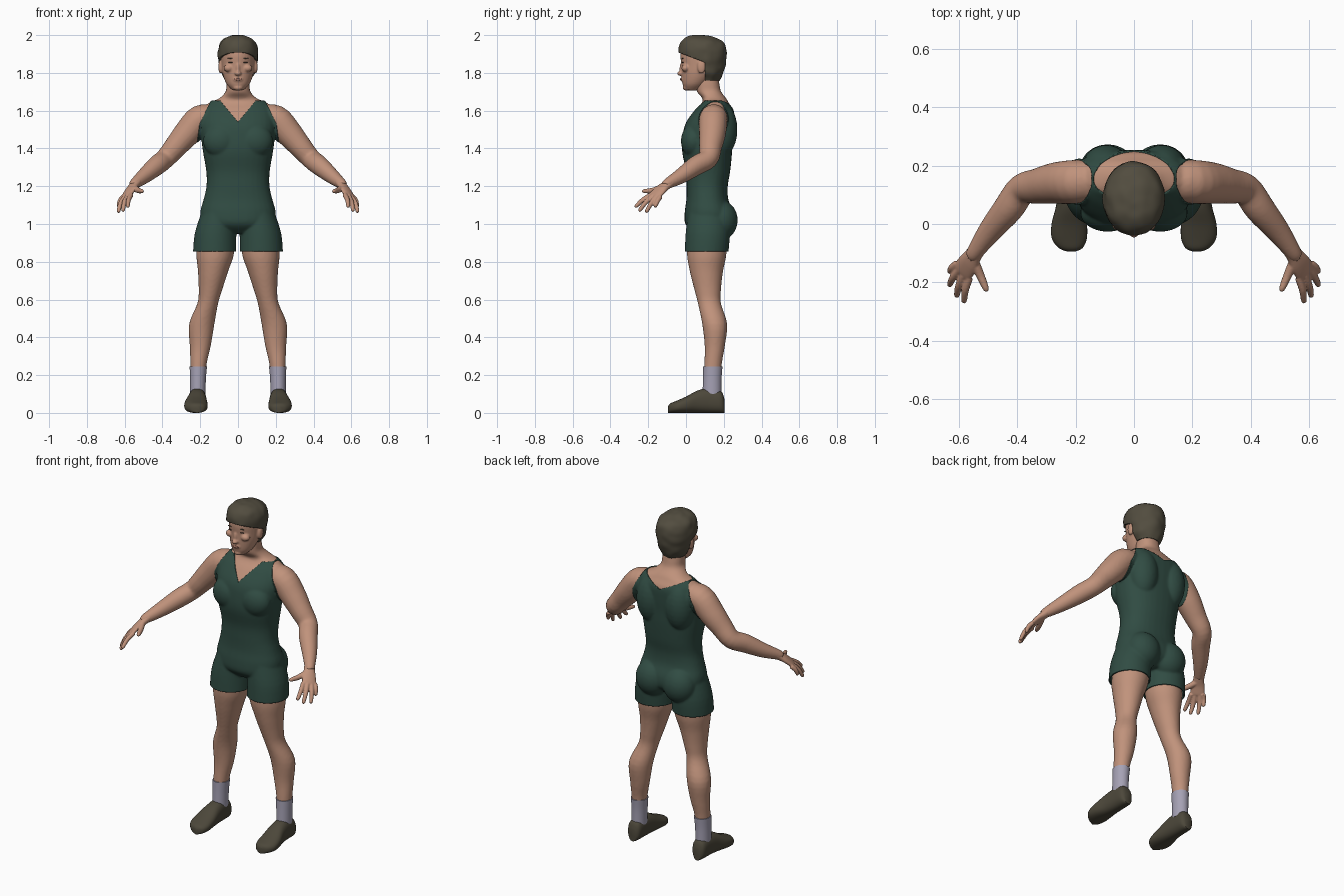
import bpy, bmesh, math
from mathutils import Vector, noise

cube = bpy.data.objects.get("Cube")
if cube:
    bpy.data.objects.remove(cube, do_unlink=True)

X, Y, Z = Vector((1, 0, 0)), Vector((0, 1, 0)), Vector((0, 0, 1))
SIDES = (1, -1)


def material(name, rgb):
    m = bpy.data.materials.new(name)
    m.use_nodes = True
    m.diffuse_color = (*rgb, 1)
    shader = m.node_tree.nodes["Principled BSDF"]
    shader.inputs["Base Color"].default_value = (*rgb, 1)
    shader.inputs["Roughness"].default_value = 0.8
    return m


SKIN = material("skin", (0.53, 0.29, 0.2))
GREEN = material("dark green cloth", (0.03, 0.072, 0.056))
HAIR = material("dark brown hair", (0.085, 0.074, 0.05))
SHOE = material("brown shoe", (0.073, 0.064, 0.043))
SOCK = material("lilac grey sock", (0.38, 0.36, 0.46))
LIP = material("lip", (0.4, 0.19, 0.14))
DARK = material("dark eye", (0.05, 0.035, 0.028))


def spline(pts, steps):
    """Smoothly interpolate positions and radii together."""
    p = [Vector(q) for q in pts]
    p = [p[0]] + p + [p[-1]]
    out = []
    for a, b, c, d in zip(p, p[1:], p[2:], p[3:]):
        for i in range(steps):
            t = i / steps
            out.append((b * 2 + (c - a) * t + (a * 2 - b * 5 + c * 4 - d) * t * t
                        + (b * 3 - a - c * 3 + d) * t ** 3) * 0.5)
    return out + [p[-1]]


def tube(bm, pts, frame=None, hint=Z, side=1, power=2.0, steps=4, count=32):
    """Loft through (x, y, z, radius, radius); rings lie in frame or follow the path."""
    pts = [q if len(q) == 5 else (*q, q[3]) for q in pts]
    rows, rings = spline(pts, steps), []
    for i, r in enumerate(rows):
        if frame:
            u, v = frame
        else:
            t = rows[min(i + 1, len(rows) - 1)].to_3d() - rows[max(i - 1, 0)].to_3d()
            v = t.cross(hint).normalized()
            u = v.cross(t).normalized()
        ring = []
        for k in range(count):
            ang = math.tau * k / count
            c, s = (math.copysign(abs(f) ** (2 / power), f) for f in (math.cos(ang), math.sin(ang)))
            co = r.to_3d() + u * c * max(r[3], 0.002) + v * s * max(r[4], 0.002)
            ring.append(bm.verts.new((co.x * side, co.y, co.z)))
        rings.append(ring)
    faces = [bm.faces.new(rings[0]), bm.faces.new(rings[-1])]
    for a, b in zip(rings, rings[1:]):
        faces += [bm.faces.new((a[k], a[k - 1], b[k - 1], b[k])) for k in range(count)]
    bmesh.ops.recalc_face_normals(bm, faces=faces)


def ball(bm, centre, radii, side=1):
    made = bmesh.ops.create_uvsphere(bm, u_segments=24, v_segments=14, radius=1)
    for v in made["verts"]:
        v.co = Vector([c + r * q for c, r, q in zip(centre, radii, v.co)])
        v.co.x += (side - 1) * centre[0]


def finish(name, bm, mat, voxel=0, smooth=4, angle=50):
    """Make an object; with a voxel size its parts melt into one surface."""
    ob = bpy.data.objects.new(name, bpy.data.meshes.new(name))
    bpy.context.collection.objects.link(ob)
    bm.to_mesh(ob.data)
    bm.free()
    if voxel:
        re = ob.modifiers.new("melt", "REMESH")
        re.mode, re.voxel_size = "VOXEL", voxel
        sm = ob.modifiers.new("relax", "SMOOTH")
        sm.factor, sm.iterations = 0.5, smooth
        done = ob.evaluated_get(bpy.context.evaluated_depsgraph_get())
        mesh = bpy.data.meshes.new_from_object(done)
        ob.modifiers.clear()
        ob.data = mesh
    ob.data.materials.clear()
    ob.data.materials.append(mat)
    bpy.ops.object.select_all(action="DESELECT")
    ob.select_set(True)
    bpy.context.view_layer.objects.active = ob
    bpy.ops.object.shade_smooth_by_angle(angle=math.radians(angle))
    return ob


def trim(bm, planes, outside):
    """Cut clean edges along the planes, then drop the faces that lie outside."""
    for co, no in planes:
        bmesh.ops.bisect_plane(bm, geom=bm.verts[:] + bm.edges[:] + bm.faces[:],
                               dist=1e-5, plane_co=co, plane_no=no)
    gone = [f for f in bm.faces if outside(f.calc_center_median())]
    bmesh.ops.delete(bm, geom=gone, context="FACES")


def thicken(ob, depth):
    mod = ob.modifiers.new("thickness", "SOLIDIFY")
    mod.thickness, mod.offset = depth, -1


ARM = [(.12, .15, 1.56, .066), (.2, .145, 1.555, .075), (.27, .14, 1.48, .071),
       (.33, .13, 1.41, .061), (.385, .118, 1.347, .053), (.43, .055, 1.31, .052),
       (.495, -.025, 1.255, .041), (.545, -.095, 1.215, .029), (.552, -.105, 1.205, .027)]
LEG = [(.11, .115, 1, .09, .1), (.12, .11, .85, .1, .105), (.132, .108, .75, .08, .088),
       (.146, .115, .65, .062, .07), (.16, .124, .58, .055, .061), (.192, .152, .47, .067, .066),
       (.2, .152, .35, .055, .053), (.21, .142, .245, .042, .046), (.213, .137, .1, .037, .046)]
SHORTS = [(.1, .118, 1.07, .085, .1), (.119, .115, .95, .105, .112), (.124, .108, .83, .11, .11)]


def torso(bm):
    tube(bm, [(0, .12, .955, .1, .07), (0, .12, 1, .18, .118), (0, .12, 1.06, .195, .122),
              (0, .113, 1.13, .177, .106), (0, .112, 1.2, .162, .104), (0, .117, 1.28, .163, .112),
              (0, .112, 1.38, .18, .127), (0, .115, 1.46, .19, .128), (0, .125, 1.53, .195, .123),
              (0, .148, 1.6, .185, .1), (0, .155, 1.64, .155, .072), (0, .15, 1.665, .1, .063),
              (0, .122, 1.7, .066, .064), (0, .115, 1.74, .061, .062), (0, .11, 1.79, .058, .06)],
         (X, Y), power=2.3)
    for s in SIDES:
        ball(bm, (.09, .04, 1.44), (.09, .062, .085), s)     # chest
        ball(bm, (.095, .19, 1.5), (.08, .077, .14), s)      # shoulder blade
        ball(bm, (.09, .185, 1.02), (.093, .084, .1), s)     # buttock


# Skin body: trunk, neck, arms and legs melted together
bm = bmesh.new()
torso(bm)
for s in SIDES:
    tube(bm, ARM, side=s)
    tube(bm, LEG, (X, Y), side=s)
finish("body", bm, SKIN, 0.008)

# Sleeveless one-piece suit with short legs
bm = bmesh.new()
torso(bm)
for s in SIDES:
    tube(bm, ARM[:4], side=s)
    tube(bm, SHORTS, (X, Y), side=s)
suit = finish("singlet", bm, GREEN, 0.008)
bm = bmesh.new()
bm.from_mesh(suit.data)
bm.normal_update()
for v, n in [(v, v.normal.copy()) for v in bm.verts]:
    v.co += n * 0.005
HEM, STRAP, ARMPIT, MIDDLE = .855, 1.653, 1.53, .155


def neckline(x, y):
    return 1.54 + 1.2 * x if y < MIDDLE else 1.595 + .45 * x


def arm_edge(z):
    return .203 + (.48 if z > ARMPIT else .1) * (ARMPIT - z)


def off_suit(c):
    x = abs(c.x)
    return (c.z < HEM or c.z > STRAP or c.z > neckline(x, c.y)
            or (c.z > 1.25 and x > arm_edge(c.z)))


planes = [(Z * HEM, Z), (Z * STRAP, Z), (Z * ARMPIT, Z), (Y * MIDDLE, Y)]
for s in SIDES:
    planes += [(Z * 1.54, (-1.2 * s, 0, 1)), (Z * 1.595, (-.45 * s, 0, 1))]
    planes += [((.203 * s, 0, ARMPIT), (s, 0, k)) for k in (.48, .1)]
trim(bm, planes, off_suit)
bm.to_mesh(suit.data)
bm.free()
thicken(suit, 0.008)

# Hands, socks and shoes
FINGERS = {"index": ((.565, -.185, 1.155), (.585, -.27, 1.09)),
           "middle": ((.585, -.175, 1.15), (.61, -.25, 1.068)),
           "ring": ((.6, -.157, 1.145), (.635, -.212, 1.062)),
           "little": ((.607, -.135, 1.145), (.634, -.165, 1.09))}
ACROSS = Vector((-.045, -.055, .01))
for s, word in zip(SIDES, ("left", "right")):
    bm = bmesh.new()
    tube(bm, [(.535, -.08, 1.225, .031, .027), (.55, -.105, 1.205, .03, .022),
              (.568, -.133, 1.183, .037, .018), (.588, -.163, 1.152, .04, .014),
              (.593, -.17, 1.144, .034, .008)], hint=ACROSS, side=s)
    for root, tip in FINGERS.values():
        a, b = Vector(root), Vector(tip)
        mid = a.lerp(b, .5) + Vector((.004, 0, .006))
        tube(bm, [(*a, .013), (*mid, .0125), (*a.lerp(b, .92), .01), (*b, .005)], side=s, count=14)
    tube(bm, [(.553, -.12, 1.195, .018), (.528, -.175, 1.178, .015), (.509, -.22, 1.174, .011),
              (.504, -.232, 1.173, .005)], side=s, count=14)
    finish(word + "_hand", bm, SKIN, 0.004, 3)

    bm = bmesh.new()
    tube(bm, [(.21, .142, .245, .046, .051), (.212, .139, .18, .042, .049),
              (.213, .137, .09, .041, .05)], (X, Y), side=s)
    finish(word + "_sock", bm, SOCK)

    bm = bmesh.new()
    profile = [(.204, .215, .022, .07), (.185, .215, .04, .115), (.12, .215, .045, .13),
               (.06, .217, .051, .118), (0, .222, .061, .086), (-.05, .222, .06, .064),
               (-.083, .217, .04, .05), (-.095, .215, .012, .035)]
    tube(bm, [(x, y, h / 2, w, h / 2) for y, x, w, h in profile], (X, Z), side=s, power=2.4)
    finish(word + "_shoe", bm, SHOE)

# Head with nose, chin, mouth and ears
bm = bmesh.new()
tube(bm, [(0, .032, 1.708, .03, .036), (0, .046, 1.74, .06, .064), (0, .066, 1.79, .08, .089),
          (0, .08, 1.84, .088, .105), (0, .086, 1.9, .09, .115), (0, .085, 1.95, .075, .095),
          (0, .08, 1.98, .03, .04)], (X, Y))
ball(bm, (0, -.027, 1.797), (.018, .02, .013))
ball(bm, (0, -.02, 1.823), (.011, .015, .034))
ball(bm, (0, -.012, 1.766), (.028, .016, .016))
ball(bm, (0, .004, 1.722), (.027, .022, .016))
for s in SIDES:
    ball(bm, (.093, .082, 1.832), (.011, .022, .036), s)
    ball(bm, (.05, -.002, 1.825), (.026, .022, .02), s)
finish("head", bm, SKIN, 0.005, 3)

# Painted face details
bm = bmesh.new()
for s in SIDES:
    ball(bm, (.037, -.0165, 1.855), (.014, .0045, .0035), s)
finish("eyes", bm, DARK)
bm = bmesh.new()
for s in SIDES:
    ball(bm, (.037, -.0185, 1.877), (.018, .0045, .0025), s)
finish("eyebrows", bm, HAIR)
bm = bmesh.new()
ball(bm, (0, -.0265, 1.766), (.021, .0048, .006))
finish("lips", bm, LIP)

# Hair cap, trimmed to a fringe in front and long behind the ears
bm = bmesh.new()
tube(bm, [(0, .108, 1.76, .065, .07), (0, .102, 1.8, .09, .095), (0, .092, 1.85, .101, .119),
          (0, .088, 1.9, .107, .128), (0, .086, 1.95, .099, .12), (0, .079, 1.98, .076, .094),
          (0, .072, 1.996, .04, .05), (0, .07, 2, .004, .004)], (X, Y), steps=6, count=48)
bm.normal_update()
for v, n in [(v, v.normal.copy()) for v in bm.verts]:
    v.co += n * noise.noise(v.co * 22) * 0.005
SLOPE = .38
trim(bm, [(Z * 1.893, (0, SLOPE, 1)), (Y * .1, Y)],
     lambda c: c.y < .1 and c.z < 1.893 - SLOPE * c.y)
thicken(finish("hair", bm, HAIR), 0.012)
